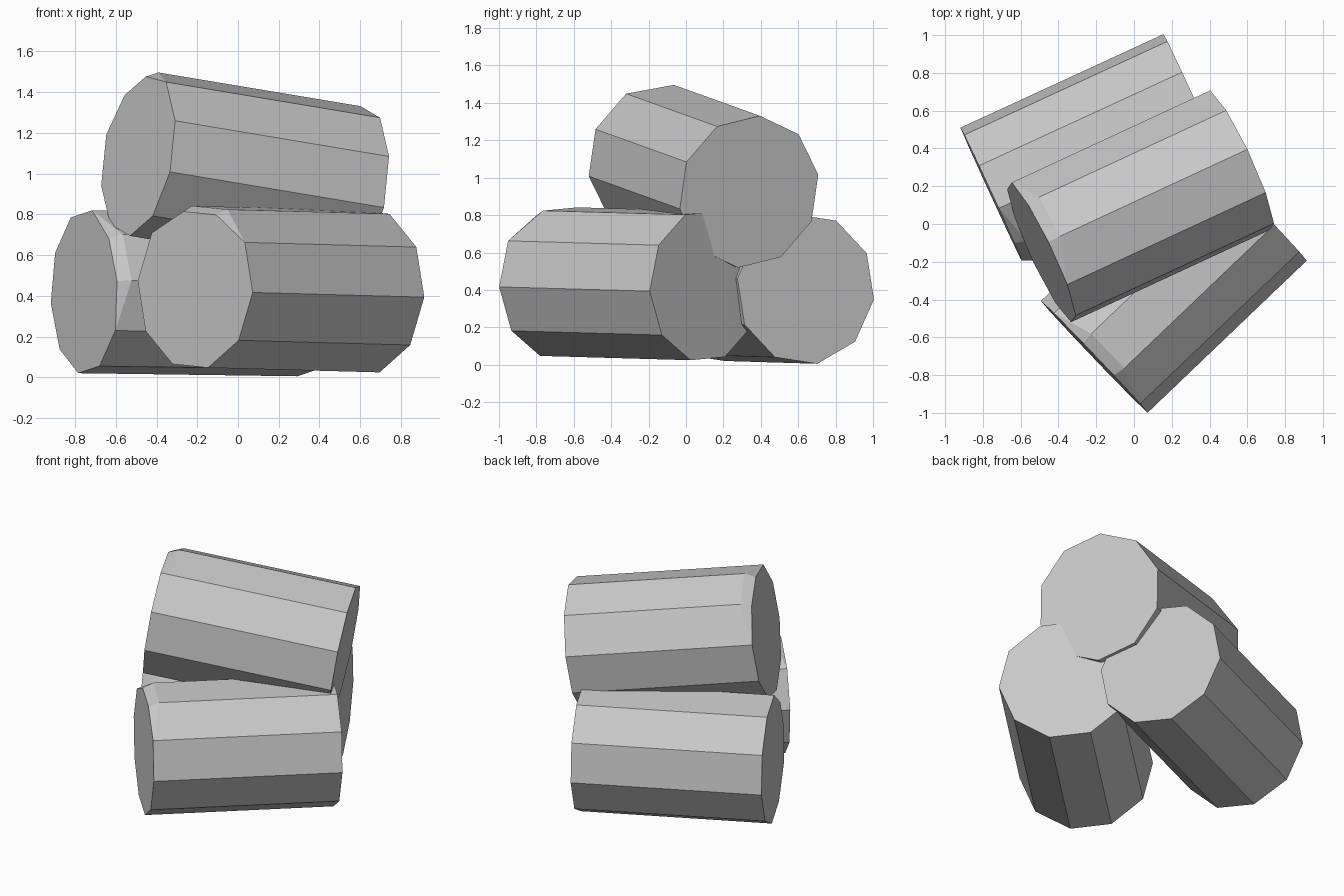
import bpy, bmesh, math
from mathutils import Vector

cube = bpy.data.objects.get("Cube")
if cube:
    bpy.data.objects.remove(cube, do_unlink=True)

SIDES = 10
STEP = 2 * math.pi / SIDES
CHIP_IN, CHIP_BACK = 0.03, 0.065

grey = bpy.data.materials.new("plain_grey")
grey.use_nodes = True
grey.diffuse_color = (0.58, 0.58, 0.58, 1)
grey.node_tree.nodes["Principled BSDF"].inputs["Base Color"].default_value = (0.58, 0.58, 0.58, 1)


def make_log(name, start, end, radius, chip_angle):
    """Ten-sided log; one rim edge of the start cap is chipped.
    chip_angle is measured from the top, at the first chipped corner."""
    start, end = Vector(start), Vector(end)
    axis = (end - start).normalized()
    up = (Vector((0, 0, 1)) - axis * axis.z).normalized()
    side = axis.cross(up)
    dirs = [up * math.cos(math.radians(chip_angle) + i * STEP)
            + side * math.sin(math.radians(chip_angle) + i * STEP)
            for i in range(SIDES)]

    bm = bmesh.new()
    # cap rims: corners 0 and 1 of the start cap are pulled inward
    cap = [bm.verts.new(start + d * (radius - (CHIP_IN if i < 2 else 0)))
           for i, d in enumerate(dirs)]
    far = [bm.verts.new(end + d * radius) for d in dirs]
    # bark rim: the same corners are set back along the log
    rim = [bm.verts.new(start + d * radius + axis * CHIP_BACK) for d in dirs[:2]] + cap[2:]

    bm.faces.new(cap)
    bm.faces.new(list(reversed(far)))
    for i in range(SIDES):
        j = (i + 1) % SIDES
        bm.faces.new((rim[j], rim[i], far[i], far[j]))
    # chipped facet, with a triangle tapering out at each side
    bm.faces.new((cap[1], cap[0], rim[0], rim[1]))
    bm.faces.new((cap[0], cap[-1], rim[0]))
    bm.faces.new((cap[2], cap[1], rim[1]))
    bmesh.ops.recalc_face_normals(bm, faces=bm.faces[:])

    mesh = bpy.data.meshes.new(name)
    bm.to_mesh(mesh)
    bm.free()
    mesh.materials.append(grey)
    obj = bpy.data.objects.new(name, mesh)
    bpy.context.collection.objects.link(obj)
    return obj


# two logs on the ground and one resting on top
make_log("back_log", (-0.75, 0.145, 0.42), (0.325, 0.64, 0.405), 0.406, 46)
make_log("front_log", (-0.21, -0.703, 0.445), (0.632, 0.102, 0.422), 0.41, -14)
make_log("top_log", (-0.49, -0.15, 1.1), (0.56, 0.337, 0.925), 0.412, -41)
